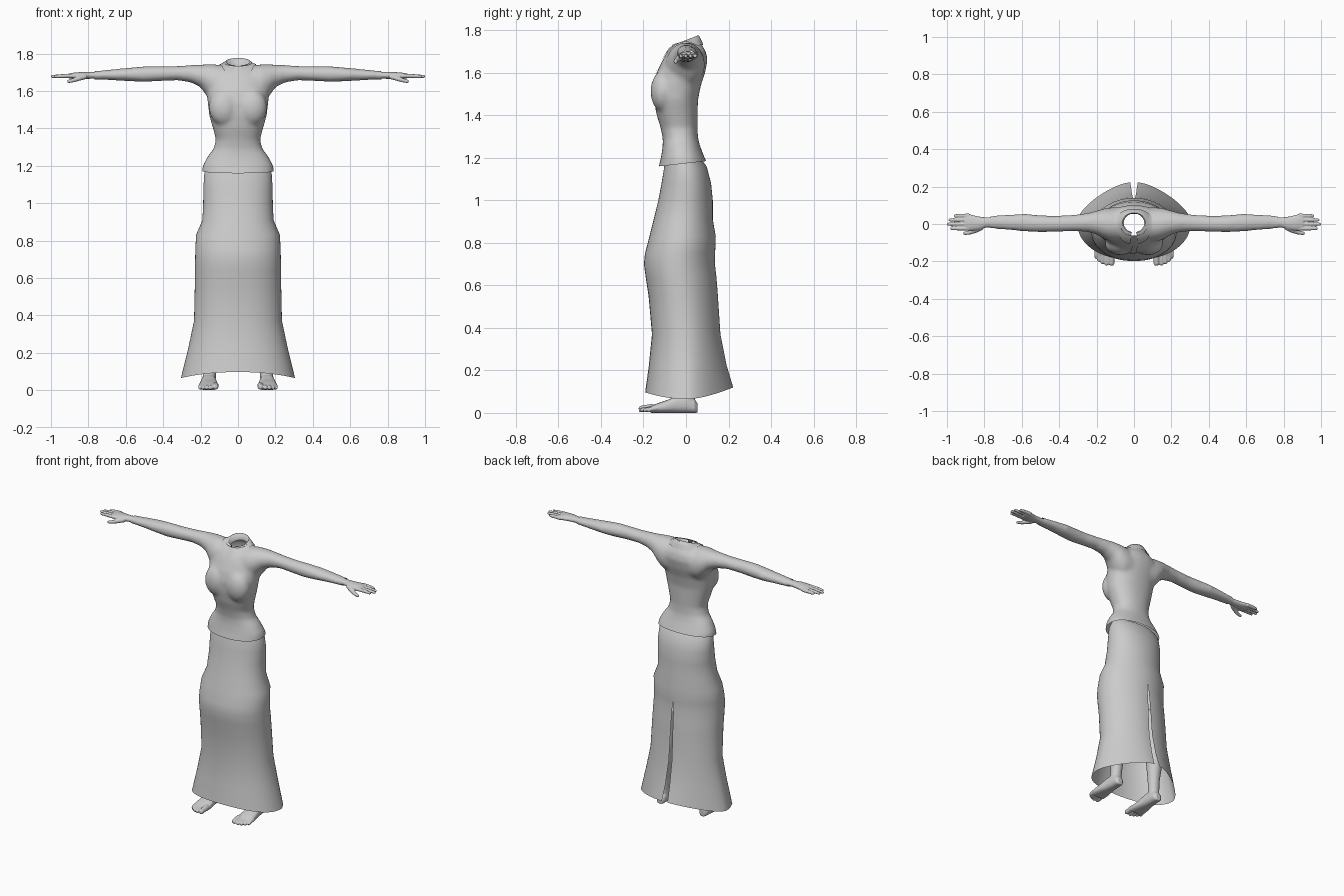
import bpy, bmesh
from math import sin, cos, pi, copysign
from mathutils import Vector
from mathutils.bvhtree import BVHTree

cube = bpy.data.objects.get("Cube")
if cube:
    bpy.data.objects.remove(cube)

grey = bpy.data.materials.new("plain grey")
grey.use_nodes = True
GREY = (0.6, 0.6, 0.6, 1)
grey.diffuse_color = GREY
grey.node_tree.nodes["Principled BSDF"].inputs["Base Color"].default_value = GREY


def spow(v, p):
    return copysign(abs(v) ** p, v)


def oval(center, u, v, n=32, p=1.0):
    """Closed ring of points spanned by the two half-axes u and v."""
    c, u, v = Vector(center), Vector(u), Vector(v)
    return [c + u * spow(cos(2 * pi * i / n), p) + v * spow(sin(2 * pi * i / n), p)
            for i in range(n)]


def loft(bm, rings, closed=True, caps=True):
    rows = [[bm.verts.new(q) for q in r] for r in rings]
    n = len(rows[0])
    for a, b in zip(rows, rows[1:]):
        for i in range(n if closed else n - 1):
            j = (i + 1) % n
            bm.faces.new((a[i], a[j], b[j], b[i]))
    if caps:
        bm.faces.new(rows[0][::-1])
        bm.faces.new(rows[-1])


def tube(bm, path, n=12):
    """Round limb through (x, y, z, radius) points, with a domed tip."""
    pts = [Vector(q[:3]) for q in path]
    rings = []
    for i, q in enumerate(path):
        d = (pts[min(i + 1, len(pts) - 1)] - pts[max(i - 1, 0)]).normalized()
        side = d.cross(Vector((0, 0, 1)) if abs(d.z) < 0.9 else Vector((0, 1, 0))).normalized()
        rings.append(oval(pts[i], side * q[3], d.cross(side) * q[3], n))
    r = path[-1][3]
    rings.append([pts[-1] + d * r * 0.6 + (w - pts[-1]) * 0.6 for w in rings[-1]])
    loft(bm, rings)


def make(name, bm):
    mesh = bpy.data.meshes.new(name)
    bm.to_mesh(mesh)
    bm.free()
    mesh.materials.append(grey)
    ob = bpy.data.objects.new(name, mesh)
    bpy.context.collection.objects.link(ob)
    mesh.polygons.foreach_set("use_smooth", [True] * len(mesh.polygons))
    return ob


def fuse(name, bm, voxel, smooth):
    """Weld overlapping closed solids into one smooth skin."""
    bmesh.ops.recalc_face_normals(bm, faces=bm.faces)
    ob = make(name, bm)
    m = ob.modifiers.new("weld", "REMESH")
    m.mode, m.voxel_size, m.use_smooth_shade = "VOXEL", voxel, True
    m = ob.modifiers.new("soften", "SMOOTH")
    m.factor, m.iterations = 0.5, smooth
    dg = bpy.context.evaluated_depsgraph_get()
    ob.data = bpy.data.meshes.new_from_object(ob.evaluated_get(dg))
    ob.modifiers.clear()
    ob.data.materials.clear()
    ob.data.materials.append(grey)
    return ob


def mirror(ob):
    ob.modifiers.new("mirror", "MIRROR").use_mirror_merge = False


# Blouse: body, bust and sleeves welded, then opened at hem, neck and cuffs
TORSO = [  # z, half width, front y, back y
    (1.10, .205, -.14, .12), (1.16, .193, -.128, .105), (1.20, .189, -.118, .088),
    (1.25, .162, -.110, .068), (1.29, .131, -.109, .057), (1.34, .118, -.119, .054),
    (1.40, .134, -.138, .055), (1.47, .154, -.151, .056), (1.54, .162, -.154, .070),
    (1.60, .167, -.139, .090), (1.66, .165, -.110, .102), (1.70, .130, -.086, .094),
    (1.73, .085, -.062, .075), (1.76, .065, -.052, .064), (1.82, .062, -.048, .062)]
SLEEVE = [  # x, bottom z, top z, front y, back y
    (.03, 1.54, 1.725, -.080, .078), (.08, 1.53, 1.735, -.095, .086),
    (.13, 1.54, 1.74, -.090, .086), (.165, 1.572, 1.74, -.074, .080),
    (.20, 1.622, 1.738, -.054, .069), (.25, 1.647, 1.736, -.040, .056),
    (.32, 1.659, 1.731, -.036, .047), (.42, 1.655, 1.729, -.040, .041),
    (.50, 1.650, 1.729, -.042, .044), (.58, 1.654, 1.722, -.038, .053),
    (.68, 1.660, 1.712, -.029, .048), (.76, 1.663, 1.704, -.023, .042),
    (.80, 1.663, 1.704, -.023, .042)]
EASE = .0025
bm = bmesh.new()
loft(bm, [oval((0, (f + b) / 2, z), (w, 0, 0), (0, (b - f) / 2, 0), 40, .9)
          for z, w, f, b in TORSO])
for s in (1, -1):
    loft(bm, [oval((s * x, (f + b) / 2, (lo + hi) / 2), (0, (b - f) / 2 + EASE, 0),
                   (0, 0, (hi - lo) / 2 + EASE)) for x, lo, hi, f, b in SLEEVE])
    bust = bmesh.ops.create_uvsphere(bm, u_segments=20, v_segments=14, radius=1)["verts"]
    for v in bust:
        v.co = Vector((v.co.x * .082 + s * .074, v.co.y * .060 - .107, v.co.z * .098 + 1.512))
blouse = fuse("blouse", bm, .009, 14)
bm = bmesh.new()
bm.from_mesh(blouse.data)
for co, no in (((0, -.125, 1.16), (0, .11, -1)), ((0, 0, 1.752), (0, -.3, 1)),
               ((.768, 0, 0), (1, 0, 0)), ((-.768, 0, 0), (-1, 0, 0))):
    bmesh.ops.bisect_plane(bm, geom=bm.verts[:] + bm.edges[:] + bm.faces[:],
                           plane_co=co, plane_no=no, clear_outer=True)
skin = BVHTree.FromBMesh(bm)
bm.to_mesh(blouse.data)
bm.free()

# Button placket lying on the chest
bm = bmesh.new()
rows = []
for i in range(17):
    z = 1.50 + .20 * i / 16
    row = []
    for k in range(4):
        x = -.026 + k * .01 + .022 * i / 16
        hit = skin.ray_cast(Vector((x, -1, z)), Vector((0, 1, 0)))[0]
        row.append(Vector((x, (hit.y if hit else -.07) - .004, z)))
    rows.append(row)
loft(bm, rows, closed=False, caps=False)
make("placket", bm)

# Folded collar: stand, fold line and a leaf laid on the shoulders with front points
bm = bmesh.new()
rings = []
for rx, ry, rise, point in ((.055, .050, -.030, 0), (.062, .052, .014, 0), (.068, .055, .014, 0),
                            (.084, .064, -.010, .3), (.098, .075, -.030, 1)):
    ring = []
    for i in range(41):
        t = -pi / 2 + .2 + (2 * pi - .4) * i / 40
        front = max(0, -sin(t)) ** 3
        q = Vector((rx * cos(t), .006 + ry * sin(t) - .022 * front * point,
                    1.742 + rise + .02 * sin(t) - .032 * front * point))
        if point:
            near, normal = skin.find_nearest(q)[:2]
            if (q - near).dot(normal) < .006:
                q = near + normal * .006
        ring.append(q)
    rings.append(ring)
loft(bm, rings, closed=False, caps=False)
make("collar", bm)

# Skirt: open tube with a slit at the back and a flared hem
SKIRT = [  # z, half width, front y, back y, slit half gap, back pinch power
    (1.20, .160, -.088, .066, 0, .95), (1.16, .180, -.102, .097, 0, .95),
    (1.08, .185, -.115, .118, 0, .97), (1.00, .186, -.130, .126, 0, 1),
    (.91, .190, -.152, .126, 0, 1), (.83, .224, -.172, .140, 0, 1.05),
    (.75, .228, -.193, .137, 0, 1.05), (.70, .229, -.198, .136, .005, 1.05),
    (.64, .230, -.190, .143, .006, 1.05), (.55, .231, -.176, .150, .008, 1.05),
    (.37, .235, -.160, .162, .011, 1.06), (.22, .267, -.175, .192, .015, 1.18),
    (.065, .305, -.192, .222, .02, 1.32)]
bm = bmesh.new()
rings = []
for z, w, f, b, gap, pinch in SKIRT:
    ring = []
    for i in range(65):
        t = pi / 2 + 2 * pi * i / 64
        p = pinch if sin(t) > 0 else .92
        hem = (.032 if sin(t) < 0 else .055) * sin(t) ** 2 if z < .1 else 0
        side = gap * max(0, sin(t)) ** 8 * (1 if i > 32 else -1)
        ring.append(Vector((w * spow(cos(t), p) + side,
                            (f + b) / 2 + (b - f) / 2 * spow(sin(t), p), z + hem)))
    rings.append(ring)
loft(bm, rings, closed=False, caps=False)
bmesh.ops.remove_doubles(bm, verts=bm.verts, dist=.0005)
make("skirt", bm)

# Hands: wrist and palm loft, four fingers, thumb
bm = bmesh.new()
loft(bm, [oval((x, y, z), (0, w, 0), (0, 0, h), 20) for x, y, z, w, h in (
    (.74, .010, 1.684, .026, .018), (.79, .008, 1.683, .027, .018),
    (.83, .004, 1.682, .036, .019), (.87, .007, 1.681, .043, .018),
    (.905, .010, 1.680, .043, .013))])
for y, tip in ((.044, .958), (.022, .986), (-.001, .995), (-.024, .978)):
    tube(bm, [(.88, y, 1.680, .012), (.92, y, 1.680, .011),
              ((.92 + tip) / 2, y, 1.679, .010), (tip, y, 1.677, .008)])
tube(bm, [(.815, -.018, 1.678, .015), (.85, -.036, 1.667, .013),
          (.88, -.046, 1.657, .011), (.907, -.050, 1.651, .009)])
mirror(fuse("hands", bm, .0035, 2))

# Legs and feet: lower leg, foot loft, five toes
bm = bmesh.new()
tube(bm, [(.155, .005, .03, .036), (.153, .008, .09, .035), (.150, .012, .16, .038),
          (.146, .022, .28, .052), (.142, .018, .38, .055), (.138, .0, .50, .052),
          (.132, -.01, .62, .062)], 20)
loft(bm, [oval((x, y, h / 2), (w, 0, 0), (0, 0, h / 2), 20, .8) for y, x, w, h in (
    (.054, .155, .018, .045), (.040, .155, .031, .065), (.005, .155, .036, .090),
    (-.045, .156, .041, .080), (-.090, .157, .048, .060), (-.135, .157, .054, .045),
    (-.165, .157, .052, .032))])
for x, tip, r in ((.120, -.213, .017), (.147, -.215, .012), (.168, -.207, .012),
                  (.187, -.195, .011), (.203, -.179, .010)):
    tube(bm, [(x, -.135, .022, r), (x, -.165, r + .008, r), (x, tip, r + .001, r * .9)])
mirror(fuse("legs_and_feet", bm, .004, 2))
